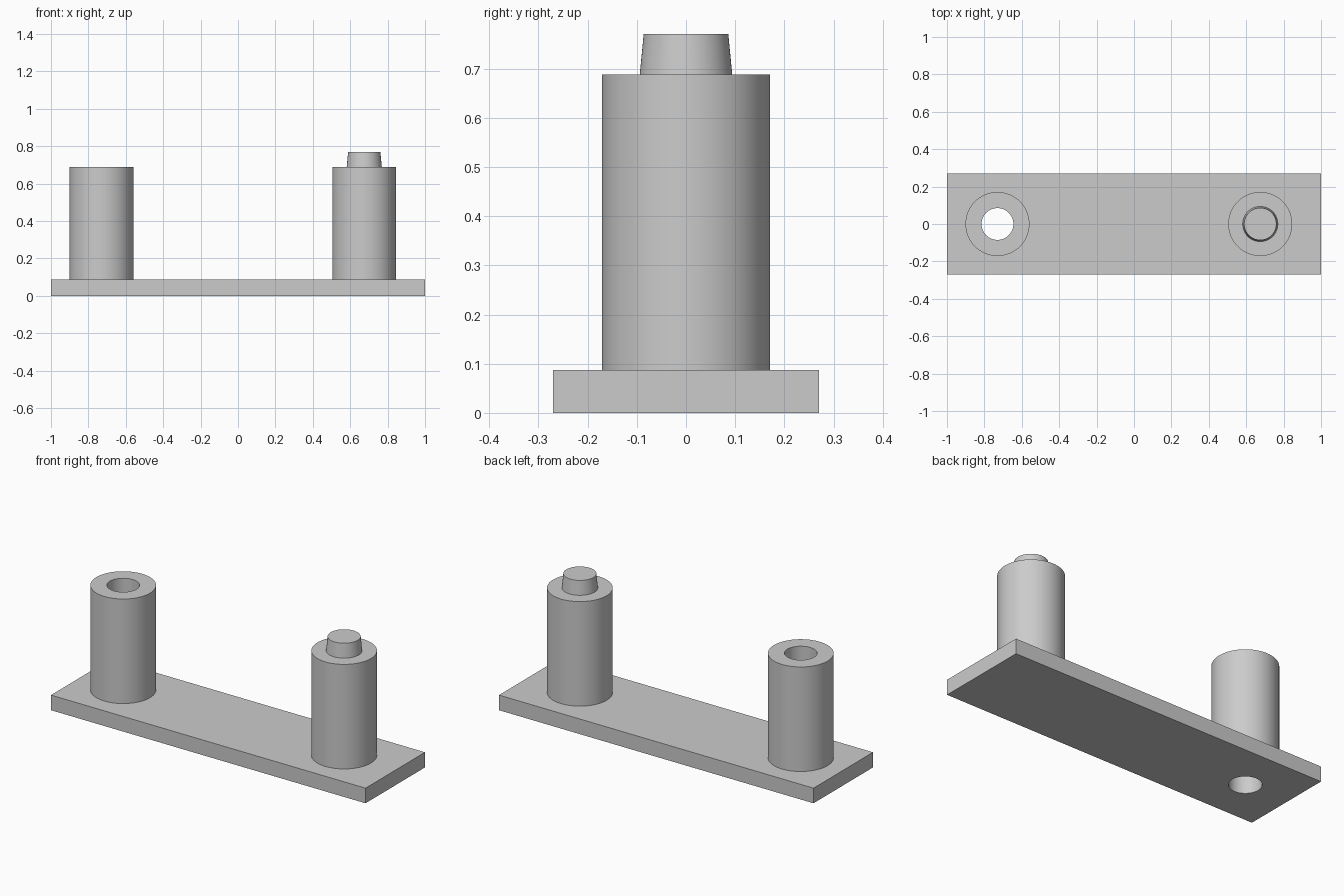
import bpy
import math

cube = bpy.data.objects.get("Cube")
if cube:
    bpy.data.objects.remove(cube, do_unlink=True)

PLATE_TOP = 0.087
POST_TOP = 0.688
PEG_TOP = 0.77
SOCKET_X, PEG_X = -0.73, 0.675
POST_R, HOLE_R = 0.171, 0.085

grey = bpy.data.materials.new("plain grey")
grey.use_nodes = True
colour = (0.6, 0.6, 0.6, 1)
grey.diffuse_color = colour
grey.node_tree.nodes["Principled BSDF"].inputs["Base Color"].default_value = colour


def finish(name):
    obj = bpy.context.object
    obj.name = name
    obj.data.materials.append(grey)
    return obj


def cylinder(name, x, low, high, r_low, r_high):
    bpy.ops.mesh.primitive_cone_add(
        vertices=64, radius1=r_low, radius2=r_high, depth=high - low,
        location=(x, 0, (low + high) / 2))
    return finish(name)


# Flat base plate
bpy.ops.mesh.primitive_cube_add(size=1, location=(0, 0, PLATE_TOP / 2))
plate = finish("base_plate")
plate.scale = (2, 0.54, PLATE_TOP)
bpy.ops.object.transform_apply(location=False, rotation=False, scale=True)

# Two posts, one with a tapered peg on top
socket_post = cylinder("socket_post", SOCKET_X, PLATE_TOP, POST_TOP, POST_R, POST_R)
peg_post = cylinder("peg_post", PEG_X, PLATE_TOP, POST_TOP, POST_R, POST_R)
peg = cylinder("tapered_peg", PEG_X, POST_TOP, PEG_TOP, 0.094, 0.086)

# Hole running through the socket post and the plate
cutter = cylinder("hole_cutter", SOCKET_X, -0.1, POST_TOP + 0.1, HOLE_R, HOLE_R)
cutter.hide_render = True
for part in (plate, socket_post):
    cut = part.modifiers.new("through_hole", "BOOLEAN")
    cut.operation = "DIFFERENCE"
    cut.solver = "EXACT"
    cut.object = cutter
    bpy.context.view_layer.objects.active = part
    bpy.ops.object.modifier_apply(modifier=cut.name)
bpy.data.objects.remove(cutter, do_unlink=True)

# Smooth round walls with crisp rims
bpy.ops.object.select_all(action="DESELECT")
for part in (plate, socket_post, peg_post, peg):
    part.select_set(True)
bpy.context.view_layer.objects.active = plate
bpy.ops.object.shade_smooth_by_angle(angle=math.radians(30))
